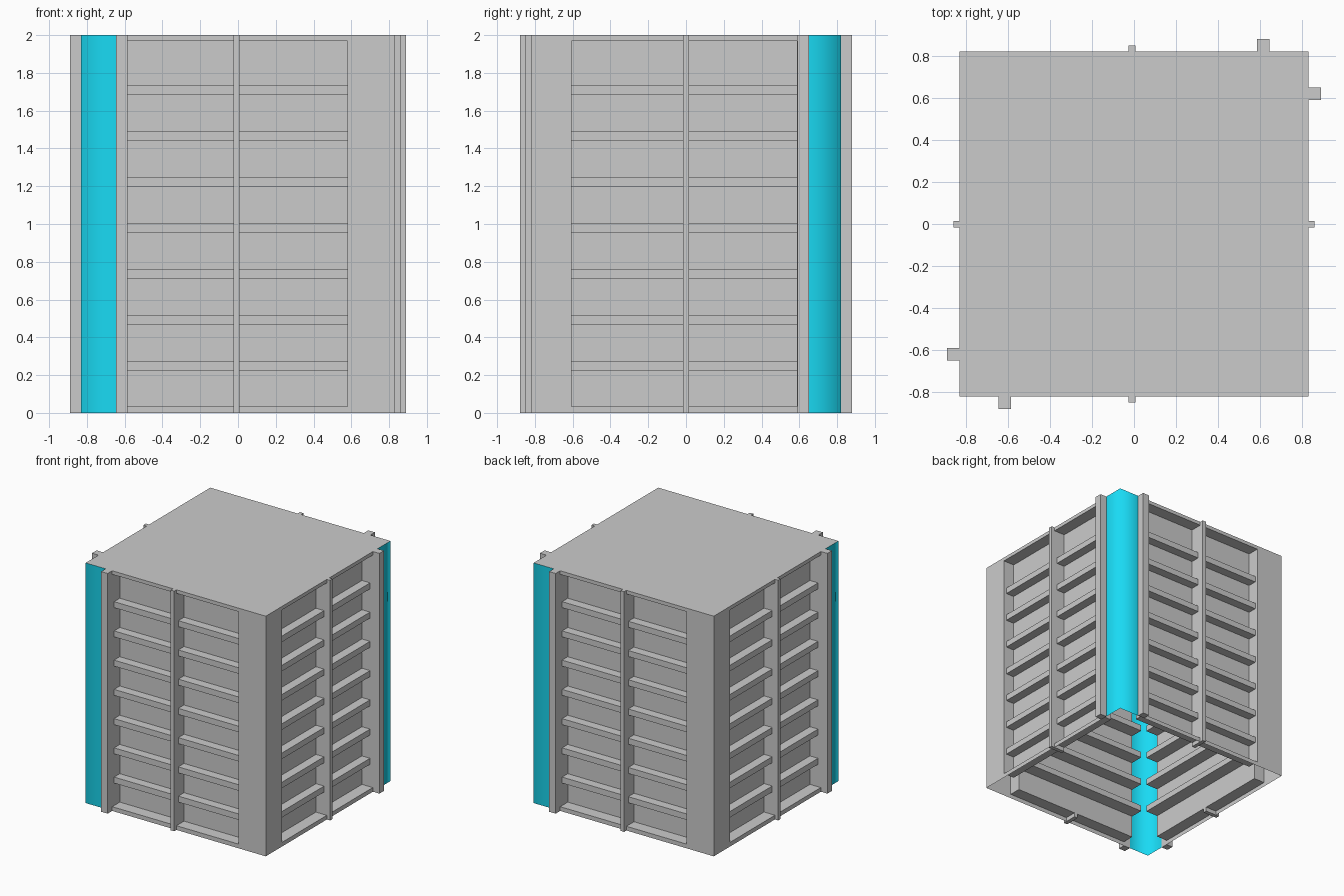
import bpy
from mathutils import Matrix, Vector
from math import pi

if "Cube" in bpy.data.objects:
    bpy.data.objects.remove(bpy.data.objects["Cube"])

X, Y, TOP = 0.83, 0.82, 2.0      # half sizes and height
RECESS = 0.10                    # depth of the sunken panels

cyan = bpy.data.materials.new("cyan")
cyan.diffuse_color = (0.01, 0.70, 0.90, 1)
cyan.use_nodes = True
cyan.node_tree.nodes["Principled BSDF"].inputs["Base Color"].default_value = cyan.diffuse_color


def make(name, verts, faces, mat=None):
    mesh = bpy.data.meshes.new(name)
    mesh.from_pydata([tuple(v) for v in verts], [], faces)
    mesh.update()
    ob = bpy.data.objects.new(name, mesh)
    bpy.context.collection.objects.link(ob)
    if mat:
        mesh.materials.append(mat)
    return ob


def box(name, frame, u, d, z):
    verts = [frame @ Vector((a, b, c)) for c in z for b in d for a in u]
    make(name, verts, [(0, 2, 3, 1), (4, 5, 7, 6), (0, 1, 5, 4),
                       (2, 6, 7, 3), (0, 4, 6, 2), (1, 3, 7, 5)])


def wall(side, frame, outer, opening, corner_post, centre):
    # thin wall sheet: flat border, reveal and sunken panel
    def ring(u, d, z):
        return [frame @ Vector(p) for p in
                ((u[0], d, z[0]), (u[1], d, z[0]), (u[1], d, z[1]), (u[0], d, z[1]))]
    hole_z = (0.035, 1.97)
    verts = ring(outer, 0, (0, TOP)) + ring(opening, 0, hole_z) + ring(opening, RECESS, hole_z)
    faces = [(k + i, k + (i + 1) % 4, k + 4 + (i + 1) % 4, k + 4 + i)
             for k in (0, 4) for i in range(4)]
    make(side + "_wall_panel", verts, faces + [(8, 9, 10, 11)])
    # slats pass through the panel and show on both sides
    for i in range(7):
        z = 0.222 + 0.2435 * i
        box(f"{side}_slat_{i + 1}", frame, opening, (0.025, 0.21), (z, z + 0.05))
    box(side + "_centre_post", frame, (centre - 0.016, centre + 0.016), (-0.03, RECESS), (0, TOP))
    box(side + "_corner_post", frame, corner_post, (-0.06, 0.0), (0, TOP))


# local frames: u along the wall, d inward, z up
half_turn = Matrix.Rotation(pi, 4, 'Z')
front = Matrix.Translation((0, -Y, 0))
right = Matrix.Translation((X, 0, 0)) @ Matrix.Rotation(pi / 2, 4, 'Z')

for turn, fname, sname, cname, sign in ((Matrix.Identity(4), "front", "right", "back_right", 1),
                                        (half_turn, "back", "left", "front_left", -1)):
    wall(fname, turn @ front, (-0.645, X), (-0.585, 0.58), (-0.645, -0.585), -0.009 * sign)
    wall(sname, turn @ right, (-Y, 0.65), (-0.605, 0.588), (0.59, 0.65), -0.001 * sign)
    # coloured L-shaped corner sheet
    plan = [(0.645, Y), (X, Y), (X, 0.65)]
    verts = [turn @ Vector((x, y, z)) for z in (0, TOP) for x, y in plan]
    corner = make(cname + "_coloured_corner", verts, [(1, 0, 3, 4), (2, 1, 4, 5)], cyan)
    for p in corner.data.polygons:
        p.use_smooth = True

# closed roof sheet; the underside stays open
make("roof", [(-X, -Y, TOP), (X, -Y, TOP), (X, Y, TOP), (-X, Y, TOP)], [(0, 1, 2, 3)])
